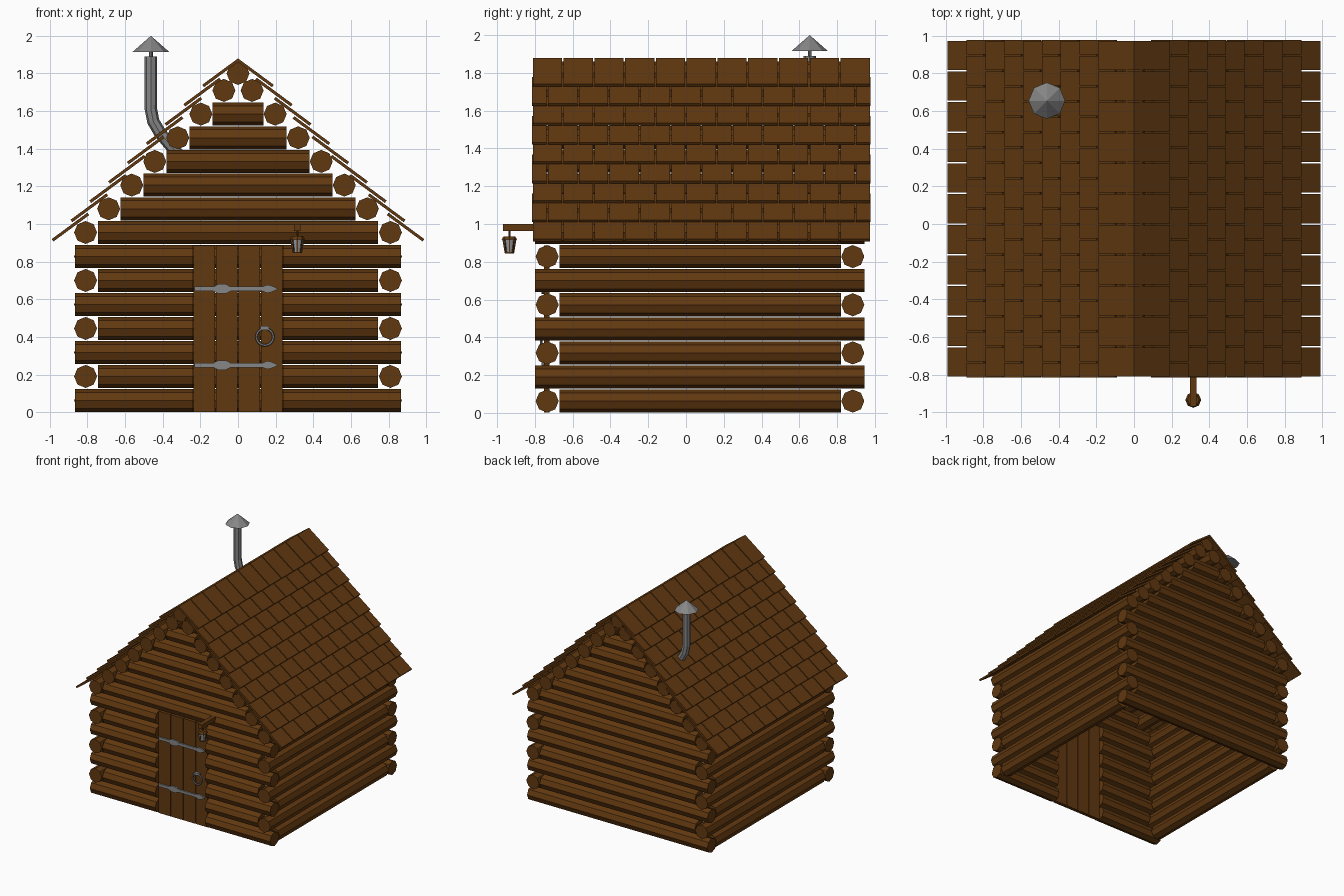
import bpy, bmesh, math
from mathutils import Vector, Matrix

cube = bpy.data.objects.get("Cube")
if cube:
    bpy.data.objects.remove(cube, do_unlink=True)


def material(name, rgb):
    m = bpy.data.materials.new(name)
    m.use_nodes = True
    m.diffuse_color = (*rgb, 1)
    m.node_tree.nodes["Principled BSDF"].inputs["Base Color"].default_value = (*rgb, 1)
    return m


WOOD = material("brown wood", (0.12, 0.04, 0.005))
METAL = material("grey metal", (0.24, 0.24, 0.24))
GLASS = material("pale lantern glass", (0.32, 0.33, 0.35))


def finish(bm, name, mat):
    bmesh.ops.recalc_face_normals(bm, faces=bm.faces)
    me = bpy.data.meshes.new(name)
    bm.to_mesh(me)
    bm.free()
    me.materials.append(mat)
    ob = bpy.data.objects.new(name, me)
    bpy.context.collection.objects.link(ob)
    return ob


def prism(bm, outline, sweep):
    """Closed solid from a 3D outline swept along a vector."""
    a = [bm.verts.new(p) for p in outline]
    b = [bm.verts.new(Vector(p) + Vector(sweep)) for p in outline]
    bm.faces.new(a)
    bm.faces.new(b[::-1])
    for i in range(len(a)):
        j = (i + 1) % len(a)
        bm.faces.new((a[i], b[i], b[j], a[j]))


def box(bm, lo, hi):
    x, y, z = lo
    prism(bm, [(x, y, z), (hi[0], y, z), (hi[0], hi[1], z), (x, hi[1], z)], (0, 0, hi[2] - z))


def cone(bm, centre, z0, z1, r0, r1, sides=8):
    bmesh.ops.create_cone(bm, cap_ends=True, segments=sides, radius1=r0, radius2=r1, depth=z1 - z0,
                          matrix=Matrix.Translation((*centre, (z0 + z1) / 2)))


R = 0.061            # log radius
FRONT, BACK, SIDE = -0.735, 0.883, 0.81
OCT = [(R * math.cos(i * math.pi / 4), R * math.sin(i * math.pi / 4)) for i in range(8)]


def log_x(bm, x0, x1, y, z):
    prism(bm, [(x0, y + u, z + v) for u, v in OCT], (x1 - x0, 0, 0))


def log_y(bm, y0, y1, x, z):
    prism(bm, [(x + u, y0, z + v) for u, v in OCT], (0, y1 - y0, 0))


# Log walls: rows alternate between long front logs and long side logs
front, back, sides = bmesh.new(), bmesh.new(), bmesh.new()
DOOR = 0.238
for row in range(8):
    z = 0.0625 + 0.1275 * row
    long_front = row % 2 == 0
    half = 0.865 if long_front else 0.745
    log_x(back, -half, half, BACK, z)
    if row < 7:
        log_x(front, -half, -DOOR, FRONT, z)
        log_x(front, DOOR, half, FRONT, z)
    else:
        log_x(front, -half, half, FRONT, z)
    for s in (-1, 1):
        if long_front:
            log_y(sides, -0.67, 0.82, s * SIDE, z)
        else:
            log_y(sides, -0.80, 0.945, s * SIDE, z)

# Gable logs and the roof logs that step in up to the ridge
roof_logs = bmesh.new()
for step in range(1, 7):
    x, z = SIDE - 0.1225 * step, 0.955 + 0.1258 * step
    for s in (-1, 1):
        log_y(roof_logs, -0.80, 0.945, s * x, z)
    if step < 6:
        log_x(front, -x + 0.063, x - 0.063, FRONT, z)
        log_x(back, -x + 0.063, x - 0.063, BACK, z)
log_y(roof_logs, -0.80, 0.945, 0, 1.80)
finish(front, "front_wall_logs", WOOD)
finish(back, "back_wall_logs", WOOD)
finish(sides, "side_wall_logs", WOOD)
finish(roof_logs, "roof_logs", WOOD)

# Shingles: overlapping tilted plates in staggered rows
Y0, Y1, COLS, GAP, THICK = -0.815, 0.977, 11, 0.004, 0.016
width = (Y1 - Y0) / COLS
for s, name in ((1, "left_roof_shingles"), (-1, "right_roof_shingles")):
    bm = bmesh.new()
    for k in range(9):
        x, z = 0.1 * k, 1.88 - 0.1025 * k
        tx, tz = 0.593 * THICK, 0.805 * THICK
        section = [(x, z), (x + 0.19, z - 0.14), (x + 0.19 - tx, z - 0.14 - tz), (x - tx, z - tz)]
        shift = 0.5 * (k % 2)
        for c in range(COLS + k % 2):
            a = max(Y0, Y0 + (c - shift) * width + GAP)
            b = min(Y1, Y0 + (c + 1 - shift) * width - GAP)
            prism(bm, [(s * u, a, v) for u, v in section], (0, b - a, 0))
    finish(bm, name, WOOD)

# Plank door
bm = bmesh.new()
plank = 2 * DOOR / 4
for i in range(4):
    x = -DOOR + i * plank
    box(bm, (x + 0.002, -0.752, 0.002), (x + plank - 0.002, -0.722, 0.885))
finish(bm, "door_planks", WOOD)

# Strap hinges with a swelling in the middle and a pointed tip
half_strap = [(-0.23, 0.012), (-0.13, 0.012), (-0.105, 0.025), (-0.065, 0.025), (-0.04, 0.012),
              (0.13, 0.012), (0.155, 0.022), (0.175, 0.018), (0.21, 0.003)]
strap = half_strap + [(x, -h) for x, h in reversed(half_strap)]
bm = bmesh.new()
for z in (0.25, 0.655):
    prism(bm, [(x, -0.764, z + h) for x, h in strap], (0, 0.014, 0))
finish(bm, "door_hinges", METAL)

# Ring handle with its mount
bpy.ops.mesh.primitive_torus_add(major_segments=16, minor_segments=6, major_radius=0.045, minor_radius=0.007,
                                 location=(0.143, -0.766, 0.4), rotation=(math.pi / 2, 0, 0))
ring = bpy.context.object
ring.name = "door_ring"
ring.data.materials.append(METAL)
bm = bmesh.new()
box(bm, (0.12, -0.774, 0.437), (0.166, -0.75, 0.457))
finish(bm, "door_ring_mount", METAL)

# Stove pipe, bent to leave the roof
PIPE = (-0.463, 0.655)
curve = bpy.data.curves.new("stove_pipe", "CURVE")
curve.dimensions = "3D"
curve.bevel_depth = 0.033
curve.bevel_resolution = 2
curve.use_fill_caps = True
path = [(-0.30, 1.35), (-0.36, 1.42), (-0.415, 1.485), (-0.45, 1.545), (-0.463, 1.61), (-0.463, 1.89)]
spline = curve.splines.new("POLY")
spline.points.add(len(path) - 1)
for p, (x, z) in zip(spline.points, path):
    p.co = (x, PIPE[1], z, 1)
spline.use_smooth = False
pipe = bpy.data.objects.new("stove_pipe", curve)
bpy.context.collection.objects.link(pipe)
curve.materials.append(METAL)
bpy.ops.object.select_all(action="DESELECT")
pipe.select_set(True)
bpy.context.view_layer.objects.active = pipe
bpy.ops.object.convert(target="MESH")

# Rain cap on a thin stem
bm = bmesh.new()
cone(bm, PIPE, 1.87, 1.93, 0.01, 0.01)
cone(bm, PIPE, 1.915, 2.0, 0.097, 0)
finish(bm, "pipe_cap", METAL)

# Lantern hanging from a wooden arm
LAMP = (0.315, -0.935)
bm = bmesh.new()
box(bm, (0.297, -0.97, 0.962), (0.333, -0.74, 1.0))
finish(bm, "lantern_arm", WOOD)
bm = bmesh.new()
cone(bm, LAMP, 0.93, 0.965, 0.006, 0.006, 6)
cone(bm, LAMP, 0.917, 0.935, 0.042, 0.03)
cone(bm, LAMP, 0.845, 0.852, 0.024, 0.025)
for i in range(8):
    a = i * math.pi / 4
    d = Vector((math.cos(a), math.sin(a), 0))
    t = Vector((-d.y, d.x, 0)) * 0.003
    base = Vector((*LAMP, 0.846)) + d * 0.021
    prism(bm, [base - t, base + t, base + t + d * 0.004, base - t + d * 0.004], d * 0.012 + Vector((0, 0, 0.072)))
finish(bm, "lantern_frame", WOOD)
bm = bmesh.new()
cone(bm, LAMP, 0.851, 0.918, 0.023, 0.034)
finish(bm, "lantern_glass", GLASS)
